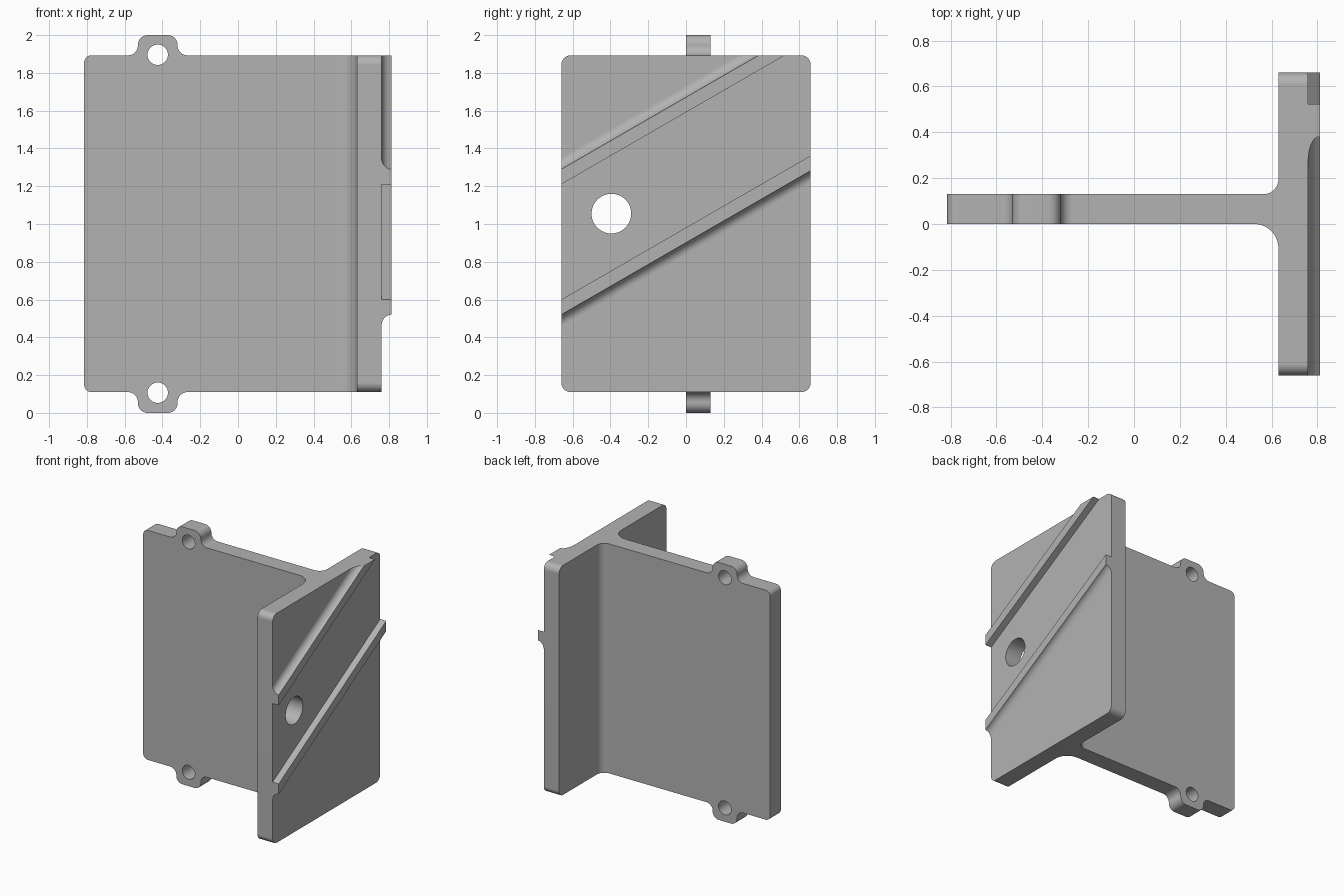
import bpy, bmesh, math
from mathutils import Vector

cube = bpy.data.objects.get("Cube")
if cube:
    bpy.data.objects.remove(cube, do_unlink=True)

grey = bpy.data.materials.new("plain grey")
grey.use_nodes = True
colour = (0.45, 0.45, 0.45, 1)
grey.diffuse_color = colour
grey.node_tree.nodes["Principled BSDF"].inputs["Base Color"].default_value = colour

# Main dimensions
LEFT, INNER, FACE, RIM = -0.815, 0.63, 0.76, 0.812
WEB_FRONT, WEB_BACK, HALF = 0.0, 0.13, 0.66
LOW, HIGH = 0.11, 1.893
EAR_X, SLOPE = -0.425, math.tan(math.radians(30))


def rounded(corners, steps=10):
    """Closed outline; each corner is (a, b, radius), inner or outer."""
    pts = []
    for i, (a, b, r) in enumerate(corners):
        p = Vector((a, b))
        if not r:
            pts.append(p)
            continue
        u = (Vector(corners[i - 1][:2]) - p).normalized()
        v = (Vector(corners[(i + 1) % len(corners)][:2]) - p).normalized()
        # Right-angled corners: sweep the quarter arc around its centre
        centre = p + (u + v) * r
        for k in range(steps + 1):
            t = math.pi / 2 * k / steps
            pts.append(centre - v * r * math.cos(t) - u * r * math.sin(t))
    return pts


def circle(a, b, r, n=48):
    return [Vector((a + r * math.cos(math.tau * k / n),
                    b + r * math.sin(math.tau * k / n))) for k in range(n)]


def prism(name, loops, place, sweep, top=None):
    """Fill the first loop minus the other loops and sweep it into a solid."""
    bm = bmesh.new()
    edges = []
    for loop in loops:
        vs = [bm.verts.new(place(*p)) for p in loop]
        edges += [bm.edges.new((vs[i - 1], vs[i])) for i in range(len(vs))]
    if len(loops) > 1:
        bmesh.ops.triangle_fill(bm, edges=edges, use_beauty=True)
    else:
        bm.faces.new(vs)
    out = bmesh.ops.extrude_face_region(bm, geom=bm.faces[:])
    moved = [g for g in out["geom"] if isinstance(g, bmesh.types.BMVert)]
    bmesh.ops.translate(bm, verts=moved, vec=sweep)
    if top is not None:
        cut = bmesh.ops.bisect_plane(
            bm, geom=bm.verts[:] + bm.edges[:] + bm.faces[:],
            plane_co=(0, 0, top), plane_no=(0, 0, 1), clear_outer=True)
        rim = [g for g in cut["geom_cut"] if isinstance(g, bmesh.types.BMEdge)]
        bmesh.ops.contextual_create(bm, geom=rim)
    bmesh.ops.recalc_face_normals(bm, faces=bm.faces[:])
    mesh = bpy.data.meshes.new(name)
    bm.to_mesh(mesh)
    bm.free()
    mesh.materials.append(grey)
    ob = bpy.data.objects.new(name, mesh)
    bpy.context.collection.objects.link(ob)
    bpy.ops.object.select_all(action="DESELECT")
    ob.select_set(True)
    bpy.context.view_layer.objects.active = ob
    bpy.ops.object.shade_smooth_by_angle(angle=math.radians(30))
    ob.modifiers.new("even shading", "WEIGHTED_NORMAL").keep_sharp = True
    return ob


# Web plate with a drilled ear on its top and bottom edges
w, r = 0.105, 0.052
l, m = EAR_X - w, EAR_X + w
top_ear = [(l, HIGH, r), (l, 2, r), (m, 2, r), (m, HIGH, r)]
low_ear = [(m, LOW, r), (m, 0, r), (l, 0, r), (l, LOW, r)]
outline = ([(LEFT, LOW, 0.04), (LEFT, HIGH, 0.04)] + top_ear
           + [(INNER, HIGH, 0), (INNER, LOW, 0)] + low_ear)
ear_holes = [circle(EAR_X, z, 0.054) for z in (LOW - 0.003, HIGH + 0.003)]
prism("web_plate", [rounded(outline)] + ear_holes,
      lambda a, b: Vector((a, WEB_FRONT, b)), (0, WEB_BACK - WEB_FRONT, 0))

# Flange plate with its mounting hole
c = 0.05
flange = rounded([(-HALF, LOW, c), (-HALF, HIGH, c), (HALF, HIGH, c), (HALF, LOW, c)])
prism("flange_plate", [flange, circle(-0.395, 1.055, 0.105)],
      lambda a, b: Vector((INNER, a, b)), (FACE - INNER, 0, 0))

# Concave fillets joining the web to the flange
for name, y, side, rad in (("front_fillet", WEB_FRONT, -1, 0.105),
                           ("back_fillet", WEB_BACK, 1, 0.065)):
    arc = [Vector((INNER - rad + rad * math.sin(t), y + side * rad * (1 - math.cos(t))))
           for t in (math.pi / 2 * k / 10 for k in range(11))]
    prism(name, [[Vector((INNER, y))] + arc],
          lambda a, b: Vector((a, b, LOW)), (0, 0, HIGH - LOW))

# Slanted guide ribs: square towards the channel, hollow-curved outside
depth = RIM - FACE
flare = depth / math.cos(math.radians(30))
for name, inner, side in (("upper_rib", 1.21, 1), ("lower_rib", 0.60, -1)):
    edge = inner + side * 0.08
    arc = [Vector((RIM - depth * math.sin(t), edge + side * flare * (1 - math.cos(t))))
           for t in (math.pi / 2 * k / 10 for k in range(11))]
    prism(name, [[Vector((FACE, inner)), Vector((RIM, inner))] + arc],
          lambda a, b: Vector((a, -HALF, b)), (0, 2 * HALF, 2 * HALF * SLOPE),
          top=HIGH if side > 0 else None)
